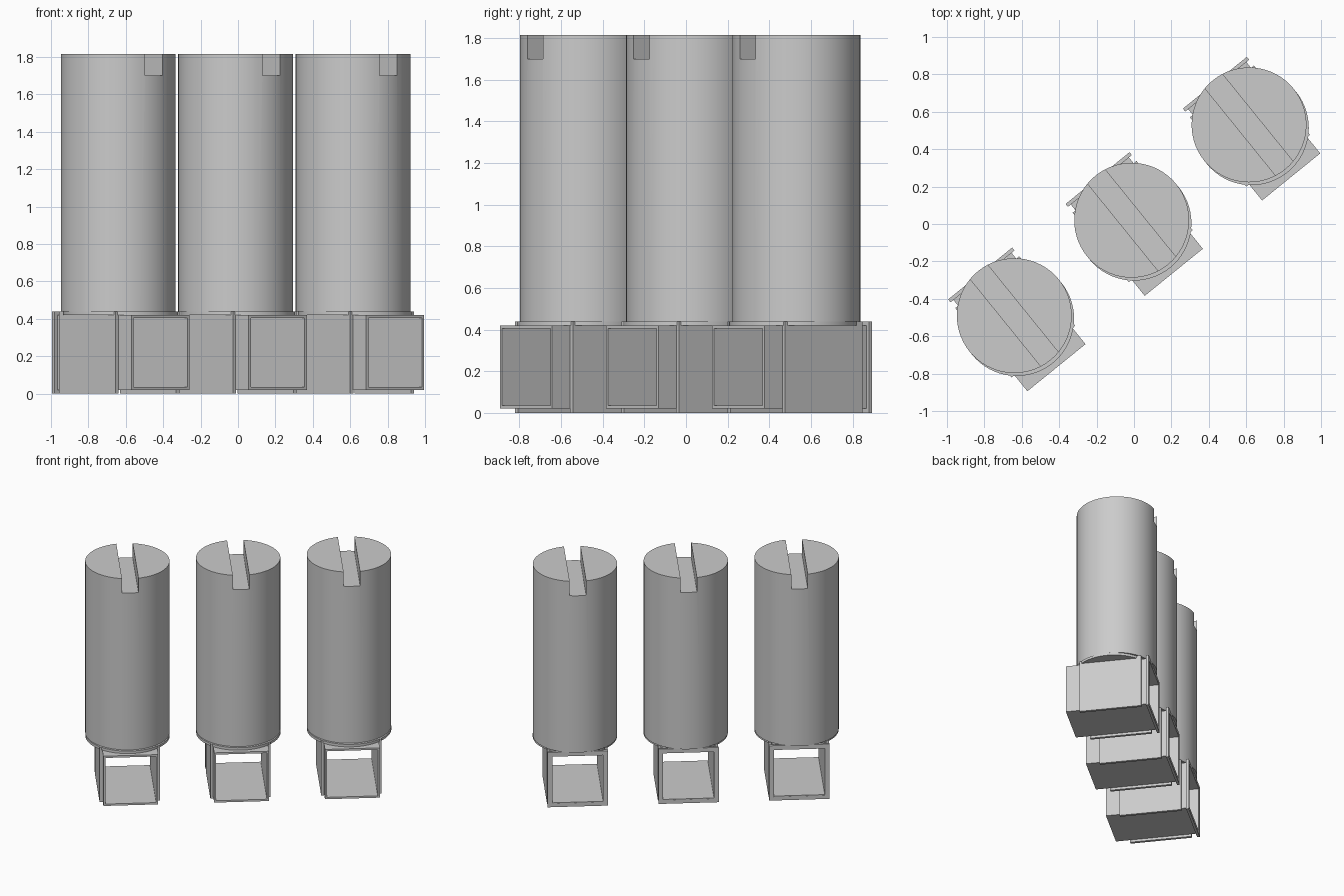
import bpy, bmesh, math
from mathutils import Matrix, Vector

if "Cube" in bpy.data.objects:
    bpy.data.objects.remove(bpy.data.objects["Cube"], do_unlink=True)

steel = bpy.data.materials.new("grey_steel")
steel.use_nodes = True
GREY = (0.6, 0.6, 0.6, 1)
steel.diffuse_color = GREY
steel.node_tree.nodes["Principled BSDF"].inputs["Base Color"].default_value = GREY

MID_Z = 0.22  # mid height of the wire clamp


def make_mesh(name, bm):
    bmesh.ops.recalc_face_normals(bm, faces=bm.faces)
    mesh = bpy.data.meshes.new(name)
    bm.to_mesh(mesh)
    bm.free()
    mesh.materials.append(steel)
    return mesh


def box(name, x, y, z):
    """Box from (min, max) pairs."""
    bm = bmesh.new()
    size = [b - a for a, b in (x, y, z)]
    centre = Vector([(a + b) / 2 for a, b in (x, y, z)])
    bmesh.ops.create_cube(bm, size=1, matrix=Matrix.Translation(centre) @ Matrix.Diagonal((*size, 1)))
    return make_mesh(name, bm)


def cylinder(name, radius, z0, z1, y=0):
    bm = bmesh.new()
    bmesh.ops.create_cone(bm, cap_ends=True, segments=64, radius1=radius, radius2=radius,
                          depth=z1 - z0, matrix=Matrix.Translation((0, y, (z0 + z1) / 2)))
    return make_mesh(name, bm)


def square_tube(name, half, wall, y0, y1):
    """Open square tube running front to back."""
    bm = bmesh.new()
    corners = ((-1, -1), (1, -1), (1, 1), (-1, 1))
    loops = []
    for h, y in ((half, y0), (half, y1), (half - wall, y1), (half - wall, y0)):
        loops.append([bm.verts.new((sx * h, y, MID_Z + sz * h)) for sx, sz in corners])
    for a, b in zip(loops, loops[1:] + loops[:1]):
        for i in range(4):
            j = (i + 1) % 4
            bm.faces.new((a[i], a[j], b[j], b[i]))
    return make_mesh(name, bm)


def slotted_screw():
    """Screw body with a straight driver slot cut in its top."""
    body = bpy.data.objects.new("screw_blank", cylinder("screw_blank", 0.307, 0.44, 1.815))
    cutter = bpy.data.objects.new("slot_cutter", box("slot_cutter", (-0.06, 0.06), (-1, 1), (1.7, 2)))
    for obj in (body, cutter):
        bpy.context.collection.objects.link(obj)
    cutter.hide_render = True
    mod = body.modifiers.new("slot", "BOOLEAN")
    mod.operation, mod.solver, mod.object = "DIFFERENCE", "EXACT", cutter
    mesh = bpy.data.meshes.new_from_object(body.evaluated_get(bpy.context.evaluated_depsgraph_get()))
    for obj in (body, cutter):
        bpy.data.objects.remove(obj, do_unlink=True)
    return mesh


# Parts of one terminal, shared by all three
parts = {
    "screw": slotted_screw(),
    "collar_disc": cylinder("collar_disc", 0.307, 0.42, 0.44, -0.02),
    "clamp_sleeve": square_tube("clamp_sleeve", 0.2, 0.015, -0.358, 0.289),
    "clamp_back_rim": square_tube("clamp_back_rim", 0.22, 0.03, 0.27, 0.29),
    "clamp_plate_right": box("clamp_plate_right", (-0.22, -0.198), (-0.247, 0.23), (0, 0.44)),
    "clamp_plate_left": box("clamp_plate_left", (0.198, 0.22), (-0.247, 0.23), (0, 0.44)),
}

# Smooth the round sides, keep the rims sharp
for name in ("screw", "collar_disc"):
    mesh = parts[name]
    mesh.shade_smooth()
    mesh.set_sharp_from_angle(angle=math.radians(30))

# Three terminals in a diagonal row
for i in range(3):
    place = Matrix.Translation((-0.64 + 0.6275 * i, -0.49 + 0.51 * i, 0)) @ Matrix.Rotation(math.radians(39), 4, "Z")
    for name, mesh in parts.items():
        obj = bpy.data.objects.new(f"{name}_{i + 1}", mesh)
        obj.matrix_world = place
        bpy.context.collection.objects.link(obj)
